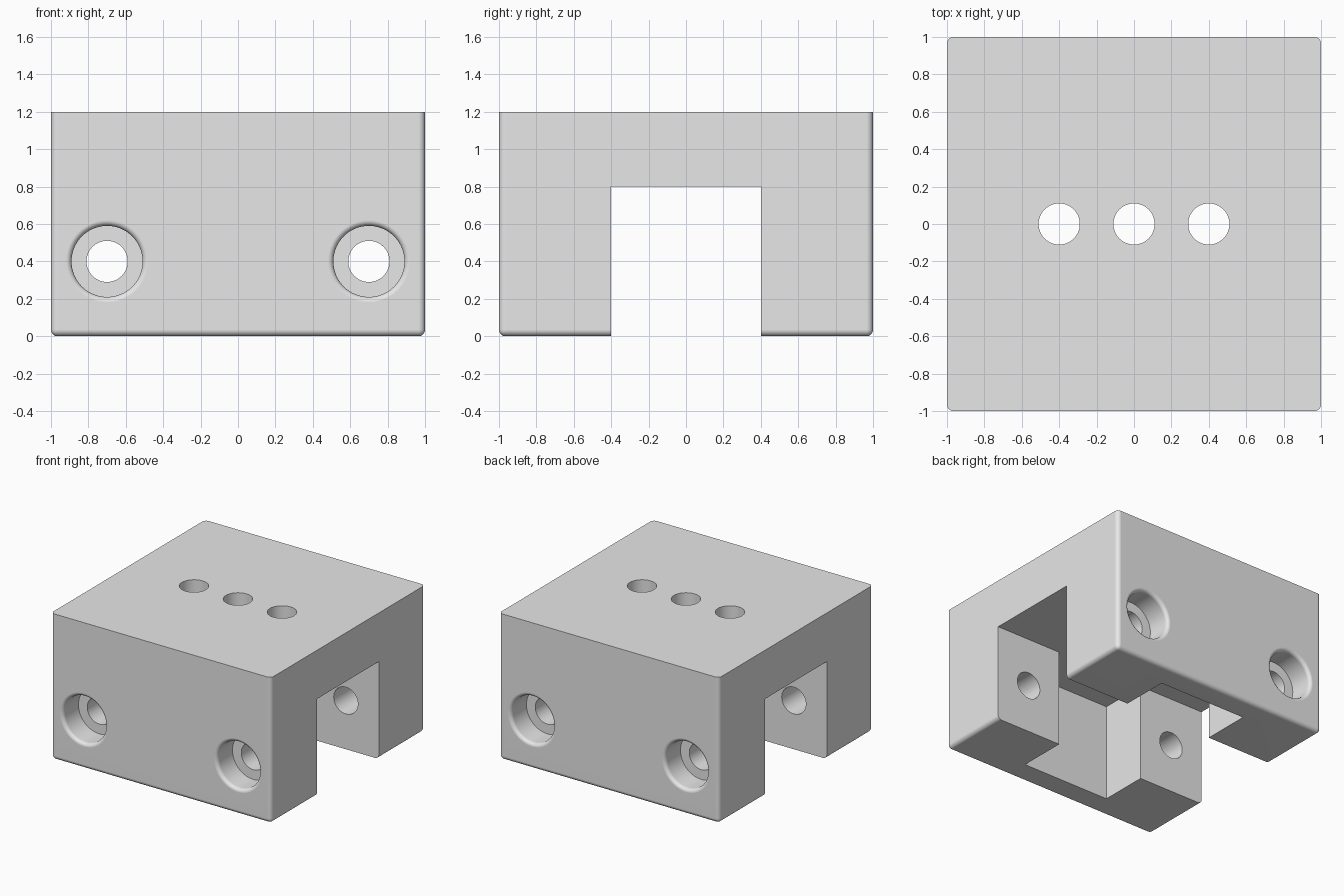
import bpy, bmesh, math
from mathutils import Matrix, Vector

cube = bpy.data.objects.get("Cube")
if cube:
    bpy.data.objects.remove(cube, do_unlink=True)

ROUND = 0.035      # radius of the outer rounded edges
LIP = 0.03         # radius of the rounded bore mouths

grey = bpy.data.materials.new("plain grey")
grey.use_nodes = True
colour = (0.8, 0.8, 0.8, 1.0)
grey.diffuse_color = colour
grey.node_tree.nodes["Principled BSDF"].inputs["Base Color"].default_value = colour


def make_object(name, bm):
    bmesh.ops.recalc_face_normals(bm, faces=bm.faces)
    mesh = bpy.data.meshes.new(name)
    bm.to_mesh(mesh)
    bm.free()
    mesh.materials.append(grey)
    obj = bpy.data.objects.new(name, mesh)
    bpy.context.collection.objects.link(obj)
    return obj


def box_mesh(size, centre):
    bm = bmesh.new()
    matrix = Matrix.Translation(centre) @ Matrix.Diagonal((*size, 1))
    bmesh.ops.create_cube(bm, size=1, matrix=matrix)
    return bm


def lathe(name, profile, matrix, steps=64):
    """Solid of revolution about z from (radius, z) points."""
    bm = bmesh.new()
    verts = [bm.verts.new((r, 0, z)) for r, z in profile]
    edges = [bm.edges.new(pair) for pair in zip(verts, verts[1:])]
    bmesh.ops.spin(bm, geom=verts + edges, cent=(0, 0, 0), axis=(0, 0, 1),
                   angle=math.tau, steps=steps)
    bmesh.ops.remove_doubles(bm, verts=bm.verts, dist=1e-5)
    bm.transform(matrix)
    return make_object(name, bm)


def cut(target, cutter):
    cutter.hide_render = True
    mod = target.modifiers.new("cut", "BOOLEAN")
    mod.operation = "DIFFERENCE"
    mod.solver = "EXACT"
    mod.object = cutter
    bpy.context.view_layer.objects.active = target
    bpy.ops.object.modifier_apply(modifier=mod.name)
    bpy.data.objects.remove(cutter, do_unlink=True)


# Block: sharp on top, rounded at the corners and bottom rim
bm = box_mesh((2, 2, 1.2), (0, 0, 0.6))
rim = [e for e in bm.edges if min(v.co.z for v in e.verts) < 0.01]
bmesh.ops.bevel(bm, geom=rim, offset=ROUND, segments=6, profile=0.5,
                affect="EDGES", clamp_overlap=True)
block = make_object("mounting_block", bm)

# Channel through the sides, and the wider pocket between the legs
cut(block, make_object("channel_cutter", box_mesh((2.4, 0.8, 1), (0, 0, 0.3))))
cut(block, make_object("pocket_cutter", box_mesh((0.8, 1.6, 1), (0, 0, 0.3))))

# Three plain holes through the top
top_hole = [(0, 0.6), (0.11, 0.6), (0.11, 1.4), (0, 1.4)]
for x in (-0.4, 0, 0.4):
    cut(block, lathe("top_hole_cutter", top_hole, Matrix.Translation((x, 0, 0))))

# Counterbored screw holes with rounded mouths, one through each leg
mouth = [(0.19 + LIP * (1 - math.cos(a)), 1 - LIP + LIP * math.sin(a))
         for a in (i * math.pi / 12 for i in range(7))]
screw_hole = [(0, 0.2), (0.11, 0.2), (0.11, 0.8), (0.19, 0.8)] + mouth
screw_hole += [(0.19 + LIP, 1.1), (0, 1.1)]
for side in (-1, 1):
    turn = Vector((0, 0, 1)).rotation_difference(Vector((0, side, 0)))
    for x in (-0.7, 0.7):
        place = Matrix.Translation((x, 0, 0.4)) @ turn.to_matrix().to_4x4()
        cut(block, lathe("screw_hole_cutter", screw_hole, place))

# Smooth rounds, crisp edges, flat main faces
bpy.ops.object.select_all(action="DESELECT")
block.select_set(True)
bpy.context.view_layer.objects.active = block
bpy.ops.object.shade_smooth_by_angle(angle=math.radians(30))
weighted = block.modifiers.new("flat faces", "WEIGHTED_NORMAL")
weighted.keep_sharp = True
